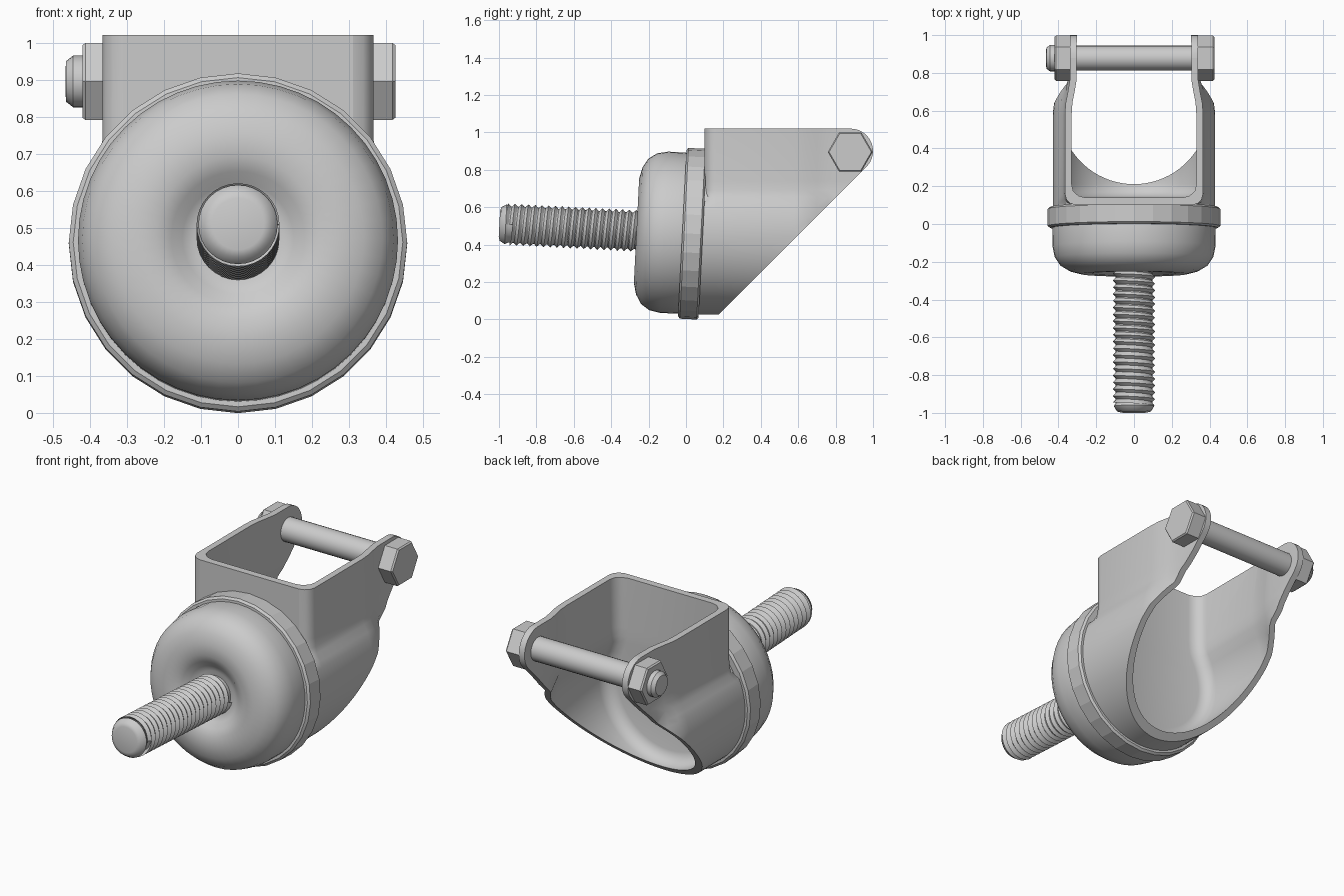
import bpy, bmesh
from math import sin, cos, pi, radians
from mathutils import Matrix

cube = bpy.data.objects.get("Cube")
if cube:
    bpy.data.objects.remove(cube, do_unlink=True)

# The hub and stem share one slightly tilted axis; the pin runs across the fork
HUB = Matrix.Translation((0, 0.035, 0.458)) @ Matrix.Rotation(radians(-2.9), 4, 'X')
PIN = Matrix.Translation((0, 0.878, 0.895)) @ Matrix.Rotation(pi / 2, 4, 'Z')


def finish(name, bm, matrix=Matrix(), angle=35):
    bmesh.ops.recalc_face_normals(bm, faces=bm.faces)
    bm.transform(matrix)
    mesh = bpy.data.meshes.new(name)
    bm.to_mesh(mesh)
    bm.free()
    obj = bpy.data.objects.new(name, mesh)
    bpy.context.collection.objects.link(obj)
    smooth(obj, angle)
    return obj


def smooth(obj, angle=35):
    bpy.ops.object.select_all(action='DESELECT')
    obj.select_set(True)
    bpy.context.view_layer.objects.active = obj
    bpy.ops.object.shade_smooth_by_angle(angle=radians(angle))


def skin(bm, loops):
    """Join closed loops of points into a capped solid."""
    rings = [[bm.verts.new(p) for p in loop] for loop in loops]
    n = len(rings[0])
    for a, b in zip(rings, rings[1:]):
        for j in range(n):
            bm.faces.new((a[j], a[(j + 1) % n], b[(j + 1) % n], b[j]))
    bm.faces.new(rings[0])
    bm.faces.new(rings[-1])


def lathe(name, profile, sides, matrix, angle=35):
    """Revolve (radius, height) pairs about local y."""
    bm = bmesh.new()
    skin(bm, [[(r * cos(2 * pi * j / sides), h, r * sin(2 * pi * j / sides))
               for j in range(sides)] for r, h in profile])
    return finish(name, bm, matrix, angle)


# Hub: domed cap with a dimple, and the faceted collar behind it
lathe("hub_cap", [(0.41, 0.05), (0.43, -0.02), (0.432, -0.15), (0.42, -0.21),
                  (0.39, -0.255), (0.34, -0.285), (0.28, -0.3), (0.22, -0.298),
                  (0.18, -0.28), (0.15, -0.255), (0.12, -0.24), (0.02, -0.238)],
      48, HUB, 60)
lathe("collar", [(0.445, -0.055), (0.457, -0.045), (0.457, 0.045), (0.445, 0.055)],
      28, HUB, 10)
lathe("backing_disc", [(0.41, 0.0), (0.41, 0.08)], 48, HUB)

# Stem: smooth core with a chamfered tip, wrapped in a helical thread
lathe("stem_core", [(0.07, -1.034), (0.09, -1.028), (0.107, -1.0),
                    (0.097, -0.985), (0.097, -0.2)], 32, HUB, 50)


def thread(turns=21, seg=32, pitch=0.036, start=-1.0):
    bm = bmesh.new()
    crest, root = [], []
    for k in range(turns * seg):
        a = 2 * pi * k / seg
        h = start + pitch * k / seg
        for row, r, dy in ((crest, 0.112, 0), (root, 0.094, pitch / 2)):
            row.append(bm.verts.new((r * cos(a), h + dy, r * sin(a))))
    for k in range(turns * seg - 1):
        bm.faces.new((crest[k], crest[k + 1], root[k + 1], root[k]))
        if k + seg + 1 < turns * seg:
            bm.faces.new((root[k], root[k + 1], crest[k + seg + 1], crest[k + seg]))
    return finish("stem_thread", bm, HUB)


thread()


# Fork: a round trough below that steps in to an upright channel above
def section(y, w, r, top):
    half = [(w, top), (w, 0.74), (w + 0.004, 0.69), (w + 0.012, 0.655)]
    steps = 24
    for i in range(steps + 1):
        t = radians(22 - 112 * i / steps)
        half.append((r * cos(t), 0.455 + r * sin(t)))
    mirrored = [(-x, z) for x, z in reversed(half[:-1])]
    return [(x, y, z) for x, z in half + mirrored]


def loft(name, stations, top):
    bm = bmesh.new()
    skin(bm, [section(y, w, r, top) for y, w, r in stations])
    return finish(name, bm)


WALL = 0.036
ARMS = [(0.58, 0.366, 0.43), (0.64, 0.362, 0.424), (0.7, 0.35, 0.4),
        (0.76, 0.34, 0.375), (1.1, 0.338, 0.372)]
fork = loft("fork", [(0.04, 0.3, 0.43), (0.1, 0.31, 0.43), (0.11, 0.338, 0.43),
                     (0.13, 0.358, 0.43), (0.16, 0.366, 0.43)] + ARMS, 1.02)
cavity = loft("cavity_cutter", [(0.14, 0.26, 0.33), (0.15, 0.295, 0.36),
                                (0.175, 0.322, 0.385), (0.21, 0.33, 0.394)]
              + [(y + 0.002 if y < 1 else 1.2, w - WALL, r - WALL)
                 for y, w, r in ARMS], 1.15)

# Side outline: slanted underside and rounded arm ends
outline = [(0.03, -0.1), (0.05, -0.1), (0.965, 0.815)]
outline += [(0.88 + 0.12 * cos(radians(a)), 0.9 + 0.12 * sin(radians(a)))
            for a in range(-30, 91, 10)]
outline += [(0.86, 1.05), (0.1, 1.05), (0.1, 0.625), (0.03, 0.625)]
bm = bmesh.new()
skin(bm, [[(x, y, z) for y, z in outline] for x in (-0.6, 0.6)])
side_outline = finish("outline_cutter", bm)

for cutter, operation in ((cavity, 'DIFFERENCE'), (side_outline, 'INTERSECT')):
    mod = fork.modifiers.new(cutter.name, 'BOOLEAN')
    mod.object, mod.operation, mod.solver = cutter, operation, 'EXACT'
    bpy.context.view_layer.objects.active = fork
    bpy.ops.object.modifier_apply(modifier=mod.name)
for cutter in (cavity, side_outline):
    bpy.data.objects.remove(cutter, do_unlink=True)
smooth(fork, 40)

# Cross pin with a hexagonal head on one side and a nut on the other
lathe("cross_pin", [(0.066, -0.4), (0.066, 0.41)], 24, PIN)
lathe("pin_tip", [(0.07, 0.4), (0.07, 0.445), (0.055, 0.464), (0.03, 0.466)], 24, PIN)
for name, inner, outer in (("pin_nut", 0.335, 0.42), ("pin_head", -0.335, -0.425)):
    edge = outer - 0.008 if outer > 0 else outer + 0.008
    lathe(name, [(0.12, inner), (0.12, edge), (0.113, outer)], 6, PIN, 20)
